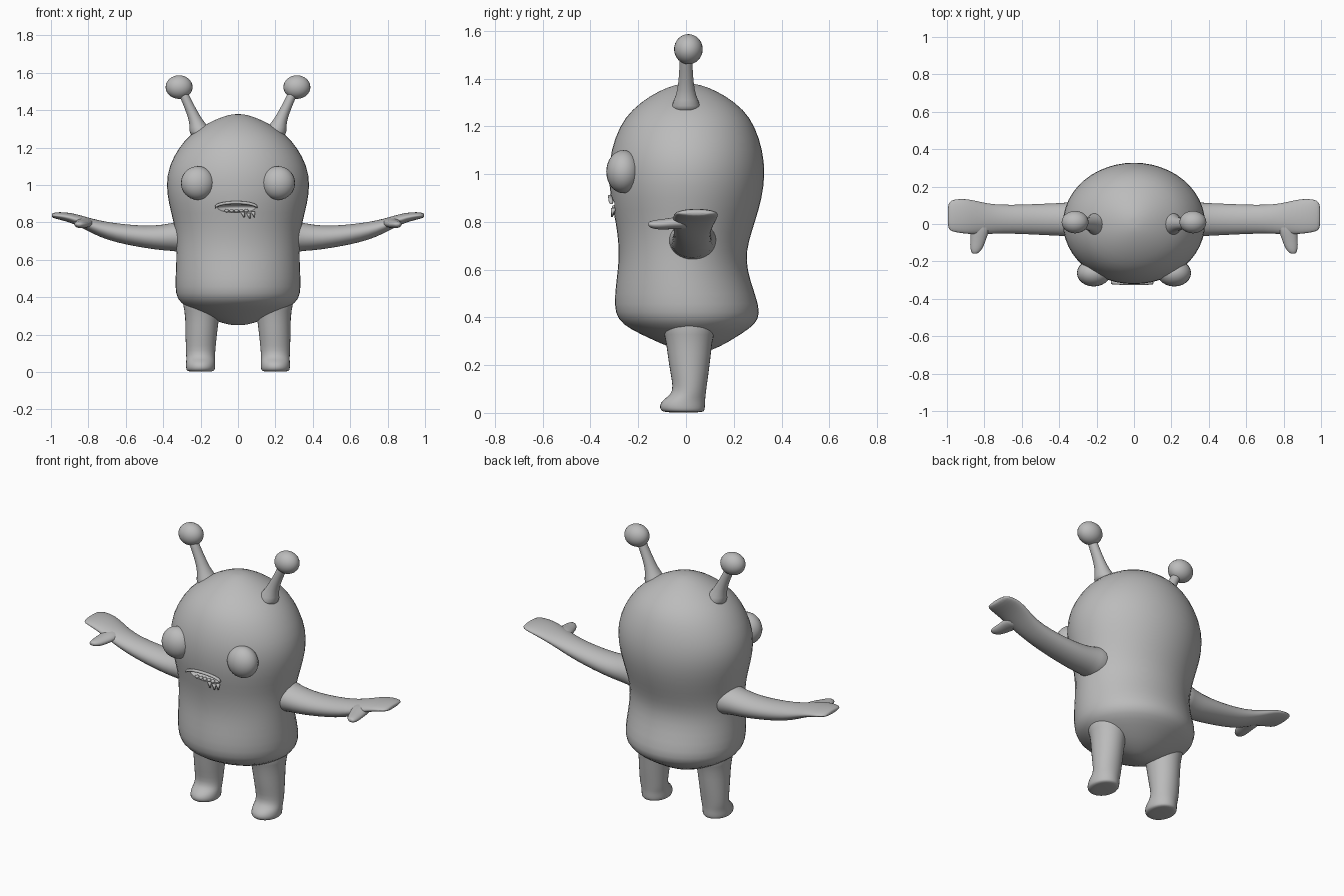
import bpy, bmesh, math
from mathutils import Vector

if "Cube" in bpy.data.objects:
    bpy.data.objects.remove(bpy.data.objects["Cube"], do_unlink=True)

grey = bpy.data.materials.new("plain grey")
grey.use_nodes = True
COLOUR = (0.5, 0.5, 0.5, 1)
grey.diffuse_color = COLOUR
grey.node_tree.nodes["Principled BSDF"].inputs["Base Color"].default_value = COLOUR

X, Y, Z = Vector((1, 0, 0)), Vector((0, 1, 0)), Vector((0, 0, 1))


def finish(name, bm):
    bmesh.ops.recalc_face_normals(bm, faces=bm.faces)
    mesh = bpy.data.meshes.new(name)
    bm.to_mesh(mesh)
    bm.free()
    mesh.materials.append(grey)
    mesh.polygons.foreach_set("use_smooth", [True] * len(mesh.polygons))
    ob = bpy.data.objects.new(name, mesh)
    bpy.context.collection.objects.link(ob)
    return ob


def loft(name, rings, u, v, sides=16, subdivide=1):
    """Skin elliptical rings, each given as (centre, radius along u, radius along v)."""
    bm = bmesh.new()
    loops = []
    for centre, ru, rv in rings:
        angles = [math.tau * i / sides for i in range(sides)]
        loops.append([bm.verts.new(Vector(centre) + u * ru * math.cos(a) + v * rv * math.sin(a))
                      for a in angles])
    for a, b in zip(loops, loops[1:]):
        for i in range(sides):
            j = (i + 1) % sides
            bm.faces.new((a[i], a[j], b[j], b[i]))
    for loop in (loops[0], loops[-1]):
        middle = bm.verts.new(sum((p.co for p in loop), Vector()) / sides)
        for i in range(sides):
            bm.faces.new((loop[i], loop[(i + 1) % sides], middle))
    ob = finish(name, bm)
    if subdivide:
        ob.modifiers.new("smooth", "SUBSURF").levels = subdivide
        ob.modifiers["smooth"].render_levels = subdivide
    return ob


def ball(name, centre, radii):
    bm = bmesh.new()
    bmesh.ops.create_uvsphere(bm, u_segments=24, v_segments=16, radius=1)
    for p in bm.verts:
        p.co = Vector(centre) + Vector(a * b for a, b in zip(p.co, radii))
    return finish(name, bm)


# Body: height, half width, front, back
profile = [(0.25, .04, -.0, .07), (0.275, .13, -.07, .14), (0.31, .21, -.15, .2),
           (0.35, .285, -.235, .265), (0.39, .33, -.29, .31), (0.45, .34, -.305, .31),
           (0.55, .335, -.295, .272), (0.64, .332, -.283, .252), (0.72, .335, -.286, .265),
           (0.8, .347, -.297, .292), (0.9, .374, -.32, .322), (1.0, .389, -.328, .335),
           (1.1, .374, -.318, .325), (1.2, .32, -.282, .292), (1.27, .258, -.23, .245),
           (1.33, .165, -.15, .165), (1.365, .085, -.075, .09), (1.378, .03, -.025, .04)]
body = loft("body", [((0, (f + b) / 2, z), w, (b - f) / 2) for z, w, f, b in profile], X, Y, 24)

# Mouth recess cut into the body
cutter = ball("mouth_cutter", (-.01, -.33, .877), (.115, .07, .027))
cutter.hide_render = True
cut = body.modifiers.new("mouth", "BOOLEAN")
cut.operation = "DIFFERENCE"
cut.object = cutter
bpy.context.view_layer.objects.active = body
body.select_set(True)
for m in ("smooth", "mouth"):
    bpy.ops.object.modifier_apply(modifier=m)
bpy.ops.object.shade_smooth_by_angle(angle=math.radians(40))
bpy.data.objects.remove(cutter, do_unlink=True)

# Upper lip and teeth
lip = []
for i in range(11):
    t = math.pi * i / 10
    x = -.01 - .113 * math.cos(t)
    lip.append(((x, -.318 + .35 * x * x, .88 + .026 * math.sin(t)), .01, .009))
loft("upper_lip", lip, Y, Z, 8)
for i in range(5):
    x = -.06 + .026 * i
    ball("tooth", (x, -.298, .862), (.012, .012, .009))
for x, z in ((.025, .84), (.055, .835), (.08, .842)):
    loft("fang", [((x, -.302, z + .015), .012, .012), ((x + .008, -.31, z - .015), .003, .003)],
         X, Y, 8, 0)

for side, s in (("left", 1), ("right", -1)):
    # Eye
    ball(side + "_eye", (s * .215, -.262, 1.01), (.09, .072, .09))

    # Antenna
    path = [(.19, 1.26, .075), (.208, 1.31, .052), (.228, 1.35, .037), (.255, 1.41, .031),
            (.28, 1.46, .028), (.305, 1.52, .028)]
    loft(side + "_antenna", [((s * x, .0, z), r, r) for x, z, r in path], X, Y, 12)
    ball(side + "_antenna_tip", (s * .315, .01, 1.523), (.072, .06, .063))

    # Arm and hand: reach, low, high, front, back
    arm = [(.26, .62, .83, -.09, .14), (.32, .645, .805, -.07, .12), (.4, .647, .787, -.065, .113),
           (.5, .662, .782, -.06, .11), (.6, .68, .79, -.055, .105), (.7, .705, .802, -.052, .104),
           (.78, .74, .82, -.055, .11), (.84, .772, .838, -.057, .125),
           (.9, .8, .853, -.055, .137), (.96, .815, .856, -.045, .135), (.995, .824, .85, -.035, .12)]
    loft(side + "_arm", [((s * x, (f + b) / 2, (lo + hi) / 2), (b - f) / 2, (hi - lo) / 2)
                         for x, lo, hi, f, b in arm], Y, Z)

    # Thumb
    thumb = [(.82, .01, .797, .055, .03), (.826, -.05, .795, .05, .026),
             (.835, -.09, .79, .042, .023), (.842, -.13, .788, .036, .021),
             (.85, -.158, .79, .018, .011)]
    loft(side + "_thumb", [((s * x, y, z), w, h) for x, y, z, w, h in thumb], X, Z, 12)

    # Leg and foot: height, centre, half width, front, back
    leg = [(.4, .19, .12, -.12, .15), (.33, .19, .096, -.09, .115), (.25, .194, .089, -.08, .107),
           (.17, .198, .084, -.068, .097), (.11, .2, .08, -.055, .088), (.075, .2, .078, -.065, .084),
           (.055, .2, .079, -.1, .082), (.03, .2, .08, -.114, .082), (.01, .2, .078, -.108, .08),
           (.002, .2, .068, -.092, .072)]
    loft(side + "_leg", [((s * x, (f + b) / 2, z), w, (b - f) / 2) for z, x, w, f, b in leg], X, Y)
